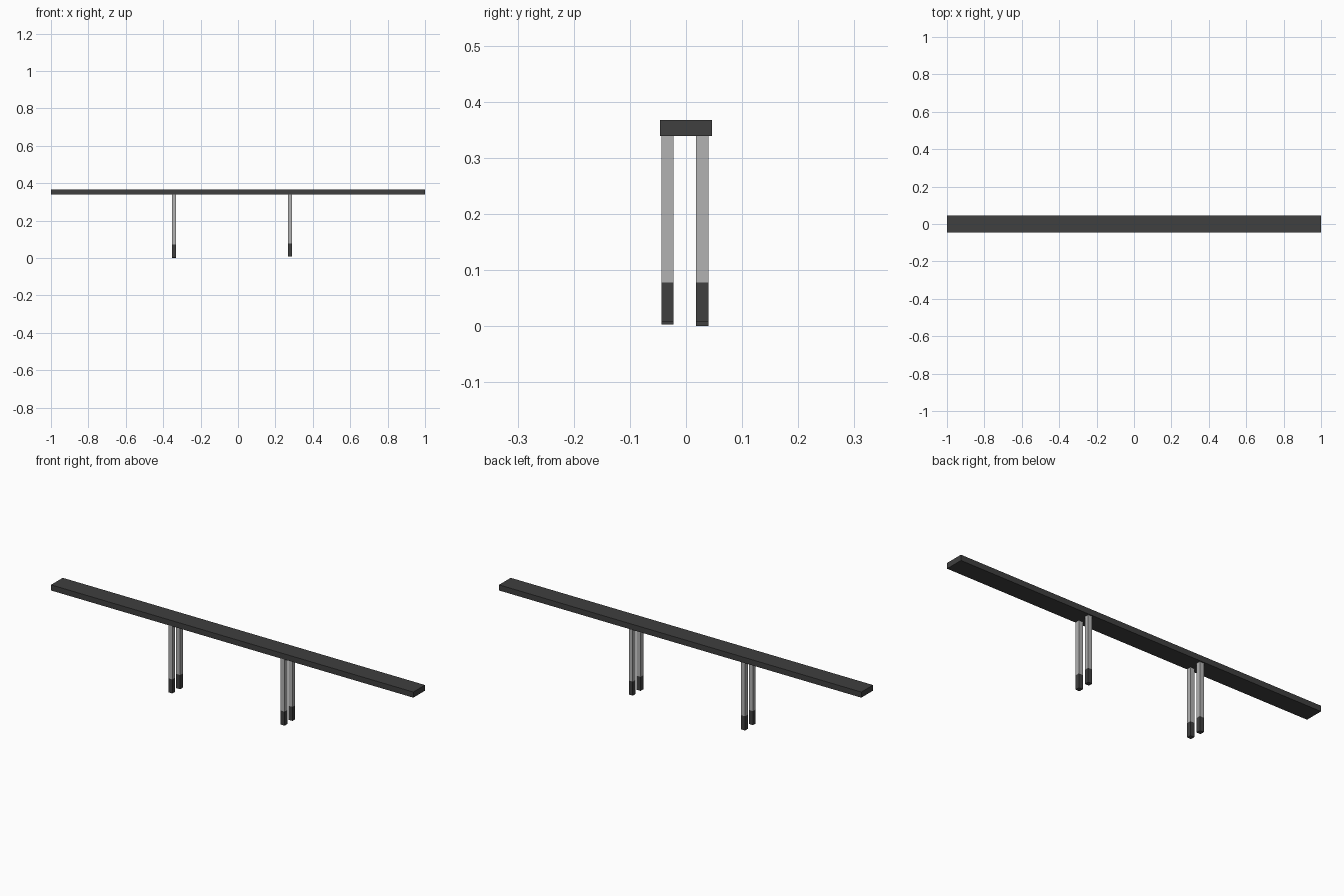
import bpy

if "Cube" in bpy.data.objects:
    bpy.data.objects.remove(bpy.data.objects["Cube"])


def material(name, value):
    m = bpy.data.materials.new(name)
    m.diffuse_color = (value, value, value, 1)
    m.use_nodes = True
    m.node_tree.nodes["Principled BSDF"].inputs["Base Color"].default_value = m.diffuse_color
    return m


dark = material("dark", 0.05)
metal = material("metal", 0.45)


def box(name, x, y, z, mat):
    """Box from (min, max) pairs on each axis."""
    bpy.ops.mesh.primitive_cube_add(
        size=1, location=[(a + b) / 2 for a, b in (x, y, z)])
    ob = bpy.context.object
    ob.name = name
    ob.scale = [b - a for a, b in (x, y, z)]
    bpy.ops.object.transform_apply(location=False, rotation=False, scale=True)
    ob.data.materials.append(mat)
    return ob


# Long plank
PLANK_BOTTOM = 0.339
box("plank", (-1, 1), (-0.046, 0.046), (PLANK_BOTTOM, 0.367), dark)

# Four square legs with dark feet: centre x, centre y, floor height, foot top
HALF = 0.011
for name, cx, cy, z0, z1 in (
    ("front_left", -0.343, -0.033, 0.003, 0.073),
    ("back_left", -0.343, 0.029, 0.0, 0.071),
    ("front_right", 0.277, -0.033, 0.008, 0.078),
    ("back_right", 0.277, 0.029, 0.008, 0.078),
):
    xs, ys = (cx - HALF, cx + HALF), (cy - HALF, cy + HALF)
    box(name + "_foot", xs, ys, (z0, z1), dark)
    box(name + "_leg", xs, ys, (z1, PLANK_BOTTOM), metal)
